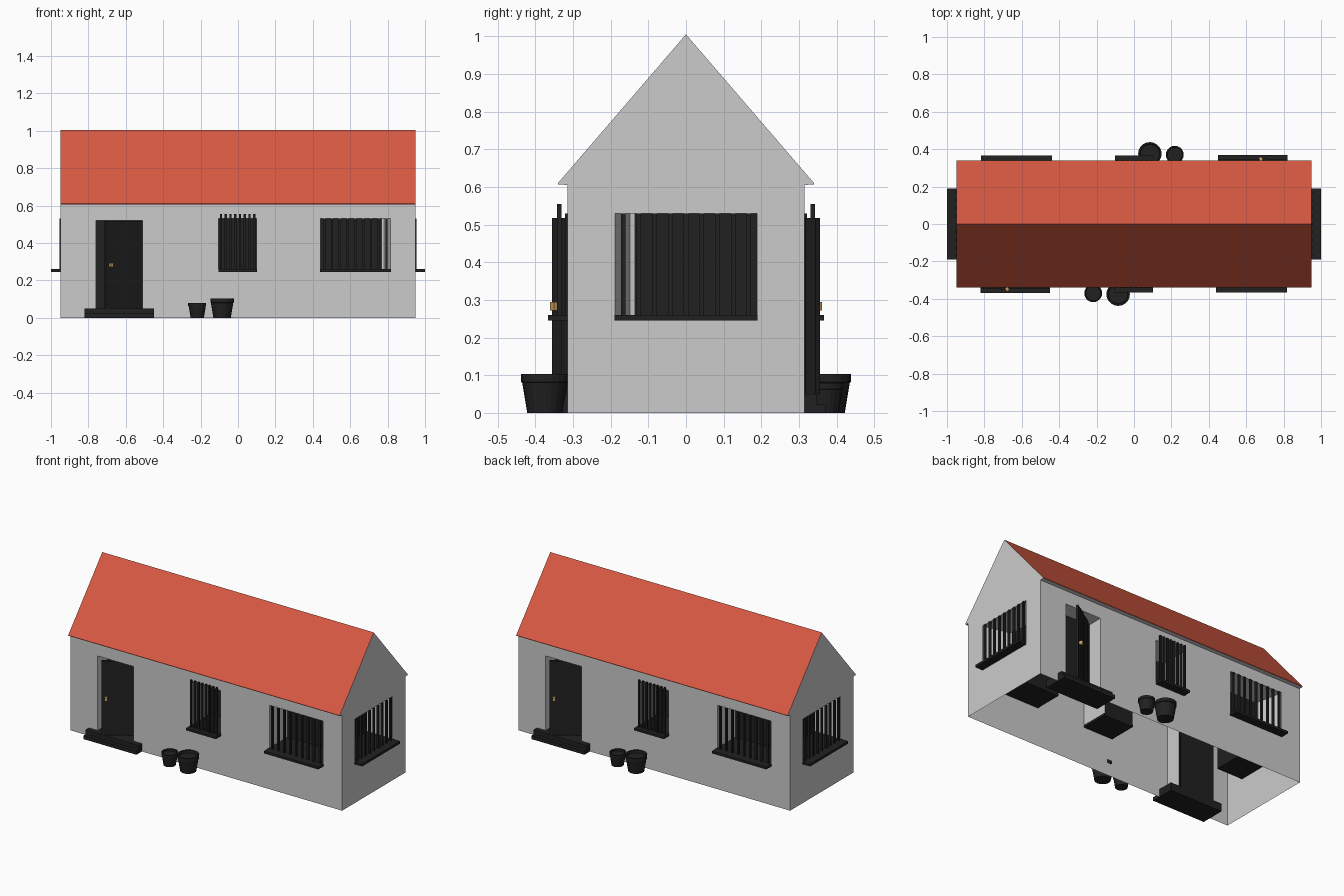
import bpy, bmesh, math
from mathutils import Matrix, Vector

if "Cube" in bpy.data.objects:
    bpy.data.objects.remove(bpy.data.objects["Cube"])


def material(name, rgb):
    m = bpy.data.materials.new(name)
    m.diffuse_color = (*rgb, 1)
    m.use_nodes = True
    m.node_tree.nodes["Principled BSDF"].inputs["Base Color"].default_value = m.diffuse_color
    return m


DARK = material("dark_paint", (0.015, 0.015, 0.015))
TILE = material("orange_roof", (0.68, 0.1, 0.055))
BRASS = material("brass", (0.6, 0.36, 0.12))


def rot(deg):
    return Matrix.Rotation(math.radians(deg), 4, 'Z')


def mesh(name, faces, mat=None, M=Matrix()):
    """Object from a list of faces, each a list of points."""
    bm = bmesh.new()
    for f in faces:
        bm.faces.new([bm.verts.new(M @ Vector(p)) for p in f])
    bmesh.ops.remove_doubles(bm, verts=bm.verts, dist=1e-5)
    me = bpy.data.meshes.new(name)
    bm.to_mesh(me)
    bm.free()
    ob = bpy.data.objects.new(name, me)
    bpy.context.collection.objects.link(ob)
    if mat:
        me.materials.append(mat)
    return ob


def box_faces(x0, x1, y0, y1, z0, z1):
    p = [(x, y, z) for x in (x0, x1) for y in (y0, y1) for z in (z0, z1)]
    return [[p[i] for i in q] for q in ((0, 1, 3, 2), (4, 6, 7, 5), (0, 4, 5, 1),
                                        (2, 3, 7, 6), (0, 2, 6, 4), (1, 5, 7, 3))]


def wall_faces(y, us, zs, holes):
    """Grid of wall panels, leaving out those inside holes (u0, u1, z0, z1)."""
    out = []
    for a, b in zip(us, us[1:]):
        for c, d in zip(zs, zs[1:]):
            u, z = (a + b) / 2, (c + d) / 2
            if not any(h[0] < u < h[1] and h[2] < z < h[3] for h in holes):
                out.append([(a, y, c), (b, y, c), (b, y, d), (a, y, d)])
    return out


def reveal_faces(y, hole, depth, trim_l=0, trim_r=0):
    """Sides and top of a recess behind a hole."""
    a, b, c, d = hole
    e, f, g = a + trim_l, b - trim_r, y + depth
    return [[(a, y, c), (e, g, c), (e, g, d), (a, y, d)],
            [(f, g, c), (b, y, c), (b, y, d), (f, g, d)],
            [(a, y, d), (e, g, d), (f, g, d), (b, y, d)]]


def window(name, M, y, hole, n, trim_l=0, trim_r=0, proud=0.0, top=None):
    """Recess with dark back panel, sill and a row of upright bars."""
    a, b, c, d = hole
    dep = 0.18
    mesh(name + "_reveal", reveal_faces(y, hole, dep, trim_l, trim_r), None, M)
    e, f, g = a + trim_l, b - trim_r, y + dep
    mesh(name + "_panel", [[(e, g, c), (f, g, c), (f, g, d), (e, g, d)]], DARK, M)
    mesh(name + "_sill", box_faces(a - .002, b + .002, y - .052, g, c - .005, c + .01), DARK, M)
    bars = []
    step = (b - a) / n
    for i in range(n):
        u = a + step * (i + .5)
        bars += box_faces(u - .006, u + .006, y - proud - .006, y - proud + .006, c + .01, top or d)
    mesh(name + "_bars", bars, DARK, M)


def pot(name, M, x, y, r, h):
    """Tapered open pot with a rim and soil inside."""
    prof = [(0, 0), (.74 * r, 0), (.95 * r, .78 * h), (r, .8 * h), (r, h),
            (.86 * r, h), (.82 * r, .85 * h), (0, .85 * h)]
    n, faces = 20, []
    for i in range(n):
        t, s = 2 * math.pi * i / n, 2 * math.pi * (i + 1) / n
        for (r0, z0), (r1, z1) in zip(prof, prof[1:]):
            q = [(r0, z0, t), (r0, z0, s), (r1, z1, s), (r1, z1, t)]
            if r0 == 0:
                q = q[1:]
            if r1 == 0:
                q = q[:3]
            faces.append([(x + k * math.cos(w), y + k * math.sin(w), z) for k, z, w in q])
    mesh(name, faces, DARK, M)


W, D, EAVE, RIDGE, LIP = 0.948, 0.315, 0.61, 1.005, 0.34
door = (-.76, -.51, 0, .52)
mid = (-.103, .1, .25, .53)
wide = (.44, .815, .25, .53)
side = (-.188, .188, .25, .53)

# The house is identical when turned half way round
for tag, ang in (("front", 0), ("back", 180)):
    M, S = rot(ang), rot(ang + 90)
    end = "right" if ang == 0 else "left"

    # long wall, end wall with gable, eave soffit and roof slope
    mesh(tag + "_wall", wall_faces(-D, [-W, -.76, -.51, -.103, .1, .44, .815, W],
                                   [0, .25, .52, .53, EAVE - .005], [door, mid, wide]), None, M)
    gable = [(-D, -W, EAVE - .005), (D, -W, EAVE - .005), (LIP, -W, EAVE - .003),
             (LIP, -W, EAVE), (0, -W, RIDGE), (-LIP, -W, EAVE), (-LIP, -W, EAVE - .003)]
    mesh(end + "_wall", wall_faces(-W, [-D, -.188, .188, D], [0, .25, .53, EAVE - .005], [side])
         + [gable], None, S)
    mesh(tag + "_soffit", [[(-W, -D, EAVE - .005), (W, -D, EAVE - .005),
                            (W, -LIP, EAVE - .003), (-W, -LIP, EAVE - .003)]], None, M)
    mesh(tag + "_roof", [[(-W, -LIP, EAVE), (W, -LIP, EAVE), (W, 0, RIDGE), (-W, 0, RIDGE)],
                         [(-W, -LIP, EAVE - .003), (W, -LIP, EAVE - .003),
                          (W, -LIP, EAVE), (-W, -LIP, EAVE)]], TILE, M)

    # windows
    window(tag + "_middle_window", M, -D, mid, 8, proud=.022, top=.555)
    window(tag + "_wide_window", M, -D, wide, 9, trim_r=.038)
    window(end + "_end_window", S, -W, side, 9, trim_l=.042)

    # door recess, back panel and steps
    mesh(tag + "_door_reveal", reveal_faces(-D, door, .1), None, M)
    mesh(tag + "_door_panel", [[(-.76, -.215, 0), (-.51, -.215, 0),
                                (-.51, -.215, .52), (-.76, -.215, .52)]], DARK, M)
    mesh(tag + "_lower_step", box_faces(-.82, -.45, -.37, -.215, 0, .022), DARK, M)
    mesh(tag + "_upper_step", box_faces(-.82, -.45, -.348, -.215, .022, .05), DARK, M)

    # planked door standing ajar, with its knob
    L = M @ Matrix.Translation((-.612, -.283, 0)) @ rot(34.5)
    planks = []
    for i in range(5):
        u, t = -.118 + i * .0472, (.01 if i % 2 else .007)
        planks += box_faces(u, u + .0472, -t, t, .05, .518)
    mesh(tag + "_door_leaf", planks, DARK, L)
    mesh(tag + "_door_knob", box_faces(-.1, -.082, -.026, -.007, .272, .294), BRASS, L)

    # flower pots
    pot(tag + "_large_pot", M, -.085, -.375, .063, .103)
    pot(tag + "_small_pot", M, -.218, -.37, .048, .08)
